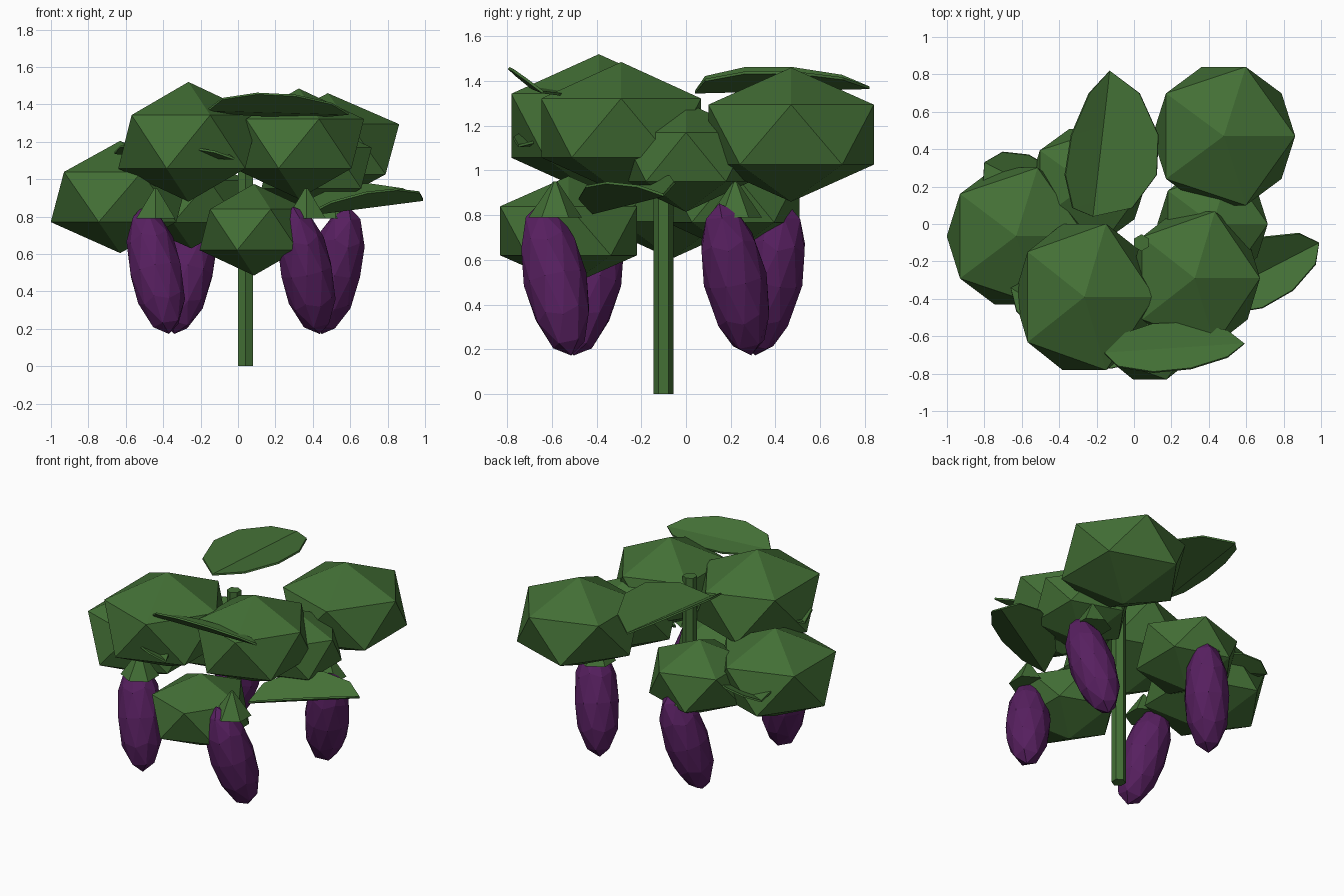
import bpy, bmesh
from mathutils import Vector, Matrix

old = bpy.data.objects.get("Cube")
if old:
    bpy.data.objects.remove(old, do_unlink=True)


def material(name, rgb):
    m = bpy.data.materials.new(name)
    m.use_nodes = True
    m.diffuse_color = (*rgb, 1)
    m.node_tree.nodes["Principled BSDF"].inputs["Base Color"].default_value = (*rgb, 1)
    return m


green = material("leaf green", (0.056, 0.16, 0.036))
purple = material("ripe purple", (0.095, 0.014, 0.116))


def finish(name, bm, mat):
    bmesh.ops.recalc_face_normals(bm, faces=bm.faces)
    mesh = bpy.data.meshes.new(name)
    bm.to_mesh(mesh)
    bm.free()
    mesh.materials.append(mat)
    obj = bpy.data.objects.new(name, mesh)
    bpy.context.collection.objects.link(obj)
    return obj


def ball(name, center, radii, mat, detail=1, axis=None):
    """Flat-faced ellipsoid, optionally leaning along an axis."""
    turn = Matrix()
    if axis:
        turn = Vector((0, 0, 1)).rotation_difference(Vector(axis)).to_matrix().to_4x4()
    bm = bmesh.new()
    bmesh.ops.create_icosphere(
        bm, subdivisions=detail, radius=1,
        matrix=Matrix.Translation(center) @ turn @ Matrix.Diagonal((*radii, 1)))
    return finish(name, bm, mat)


def cone(name, base, low, high, height, sides, mat):
    bm = bmesh.new()
    middle = Vector(base) + Vector((0, 0, height / 2))
    bmesh.ops.create_cone(bm, cap_ends=True, segments=sides, radius1=low, radius2=high,
                          depth=height, matrix=Matrix.Translation(middle))
    return finish(name, bm, mat)


def leaf(name, base, tip, side_a, side_b):
    """Blade folded along its midrib; each side vector is the widest offset."""
    base, tip = Vector(base), Vector(tip)
    outline = [(0, 0), (0.1, 0.65), (0.35, 1), (0.62, 0.95), (0.88, 0.55), (1, 0)]
    bm = bmesh.new()
    rib = [bm.verts.new(base.lerp(tip, t)) for t, w in outline]
    for side in (side_a, side_b):
        rim = [bm.verts.new(base.lerp(tip, t) + Vector(side) * w) for t, w in outline[1:-1]]
        edge = [rib[0]] + rim + [rib[-1]]
        for i in range(len(rib) - 1):
            ring = []
            for v in (rib[i], rib[i + 1], edge[i + 1], edge[i]):
                if v not in ring:
                    ring.append(v)
            bm.faces.new(ring)
    obj = finish(name, bm, green)
    solid = obj.modifiers.new("thickness", "SOLIDIFY")
    solid.thickness = 0.012
    solid.offset = 0


# Main stem
cone("stem", (0.04, -0.1, 0), 0.045, 0.045, 1.37, 6, green)

# Foliage clumps
clumps = [
    ("front_right_clump", (-0.265, -0.39, 1.2), (0.42, 0.46, 0.32)),
    ("front_left_clump", (0.325, -0.29, 1.19), (0.39, 0.42, 0.295)),
    ("back_left_clump", (0.48, 0.47, 1.16), (0.427, 0.435, 0.3)),
    ("right_clump", (-0.63, -0.065, 0.905), (0.415, 0.43, 0.3)),
    ("low_front_clump", (0.085, -0.525, 0.73), (0.325, 0.36, 0.245)),
    ("low_back_clump", (-0.25, 0.21, 0.88), (0.35, 0.35, 0.25)),
    ("inner_left_clump", (0.42, 0.0, 1.06), (0.33, 0.34, 0.245)),
]
for name, center, radii in clumps:
    ball(name, center, radii, green)

# Hanging fruits with pointed caps
fruits = [
    ("front_right", -0.44, -0.43, -0.13, 0.13),
    ("back_right", -0.27, 0.38, 0.13, 0.13),
    ("front_left", 0.365, -0.585, -0.13, -0.13),
    ("back_left", 0.52, 0.22, 0.13, -0.13),
]
for name, x, y, lean_x, lean_y in fruits:
    ball(name + "_fruit", (x, y, 0.513), (0.143, 0.143, 0.355), purple, 2,
         (lean_x, lean_y, 0.62))
    cone(name + "_cap", (x, y, 0.79), 0.12, 0.01, 0.16, 6, green)

# Folded leaves
leaf("top_front_leaf", (-0.16, -0.69, 1.37), (0.59, -0.64, 1.35),
     (0, -0.12, 0.095), (0, 0.14, -0.02))
leaf("top_back_leaf", (-0.22, 0.04, 1.35), (-0.13, 0.82, 1.37),
     (-0.18, -0.05, 0.1), (0.31, -0.05, 0.08))
leaf("left_leaf", (0.37, -0.42, 0.81), (0.99, -0.1, 0.89),
     (0.1, -0.14, 0.09), (-0.06, 0.16, 0.12))
leaf("right_leaf", (-0.8, 0.33, 0.9), (-0.35, 0.1, 0.87),
     (0.08, 0.12, 0.05), (-0.08, -0.12, 0.05))
leaf("inner_front_leaf", (-0.66, -0.34, 1.14), (-0.02, -0.75, 1.11),
     (-0.05, -0.13, 0.06), (0.05, 0.14, 0.05))
